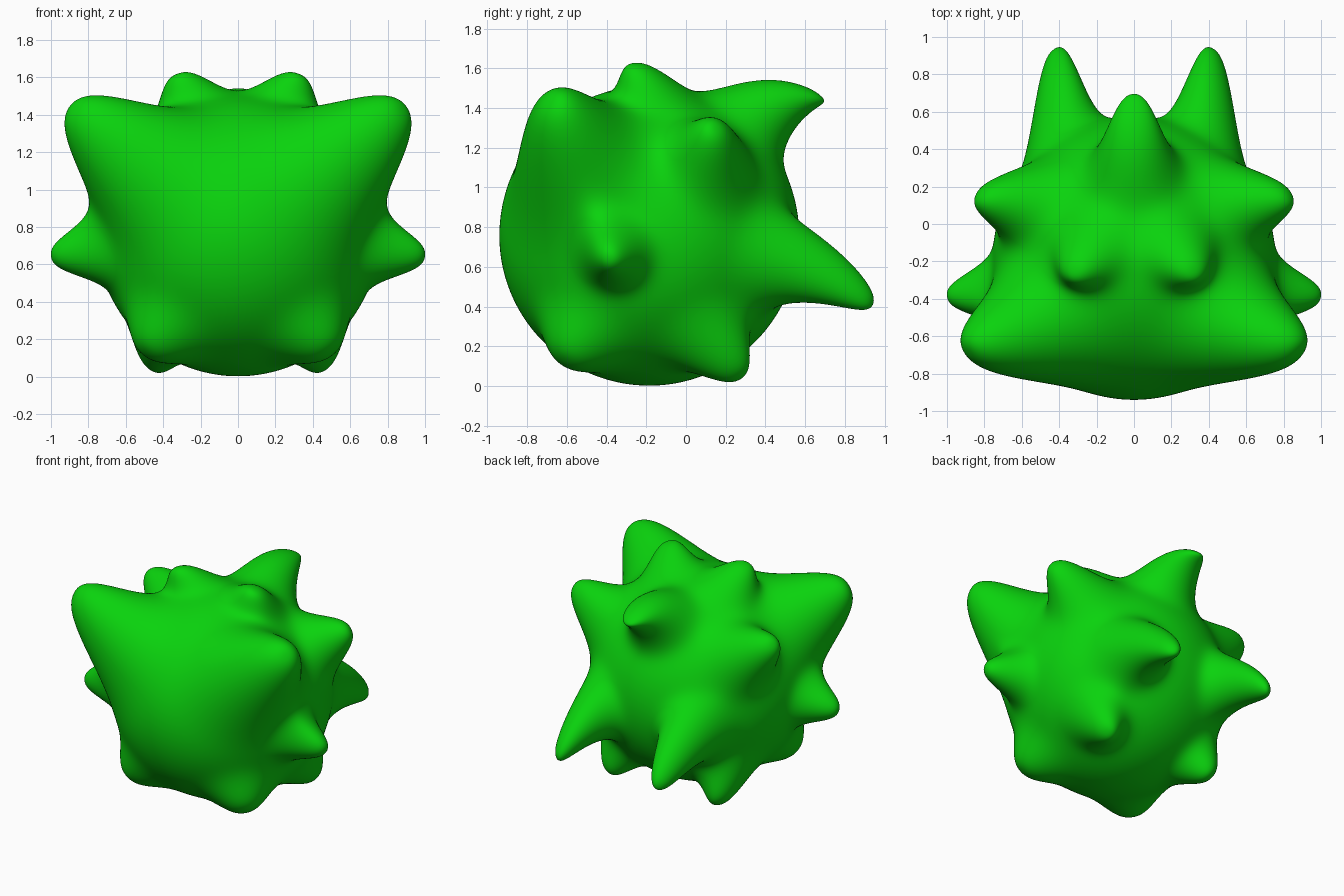
import bpy
import bmesh
import math
from mathutils import Vector

cube = bpy.data.objects.get("Cube")
if cube:
    bpy.data.objects.remove(cube, do_unlink=True)

CENTRE = Vector((0, -0.185, 0.757))
RADIUS = 0.755
BLUNTNESS = 2.5

# Each spike: root direction, tip position, angular spread, upward arch
SPIKES = [
    ((0.53, -0.45, 0.37), (0.88, -0.69, 1.43), 0.40, 0),      # broad front horn
    ((0.98, -0.24, -0.12), (0.995, -0.39, 0.64), 0.19, 0),    # side spike
    ((0.47, -0.41, -0.62), (0.49, -0.61, 0.13), 0.27, 0),     # front foot
    ((0.47, 0.31, -0.55), (0.47, 0.265, 0.05), 0.23, 0),      # rear foot
    ((0.25, 0.04, 0.72), (0.32, -0.245, 1.62), 0.22, 0),      # crown spike
    ((0.72, 0.42, 0.47), (0.83, 0.155, 1.30), 0.255, 0),      # shoulder spike
    ((0.40, 0.62, -0.12), (0.425, 0.935, 0.42), 0.24, 0.04),  # long back spike
    ((0, 0.49, 0.58), (0, 0.675, 1.465), 0.23, 0.055),        # central back spike
]


def mirrored(spikes):
    """Yield unit root direction, pull vector, spread and arch on both sides."""
    for root, tip, spread, arch in spikes:
        for side in ((1, -1) if tip[0] else (1,)):
            flip = Vector((side, 1, 1))
            direction = (Vector(root) * flip).normalized()
            pull = Vector(tip) * flip - CENTRE - direction * RADIUS
            yield direction, pull, spread, arch


# Ball body with the spikes pulled smoothly out of its surface
bm = bmesh.new()
bmesh.ops.create_icosphere(bm, subdivisions=7, radius=1)
all_spikes = list(mirrored(SPIKES))
for vert in bm.verts:
    normal = vert.co.normalized()
    point = CENTRE + normal * RADIUS
    for direction, pull, spread, arch in all_spikes:
        angle = normal.angle(direction)
        if angle < 3 * spread:
            weight = math.exp(-(angle / spread) ** BLUNTNESS)
            point += pull * weight
            point.z += 4 * arch * weight * (1 - weight)
    vert.co = point
for face in bm.faces:
    face.smooth = True

mesh = bpy.data.meshes.new("spiky_body")
bm.to_mesh(mesh)
bm.free()
body = bpy.data.objects.new("spiky_body", mesh)
bpy.context.collection.objects.link(body)

# Single green skin
green = bpy.data.materials.new("bright_green")
green.use_nodes = True
colour = (0.003, 0.65, 0.004, 1)
green.diffuse_color = colour
green.node_tree.nodes["Principled BSDF"].inputs["Base Color"].default_value = colour
mesh.materials.append(green)
